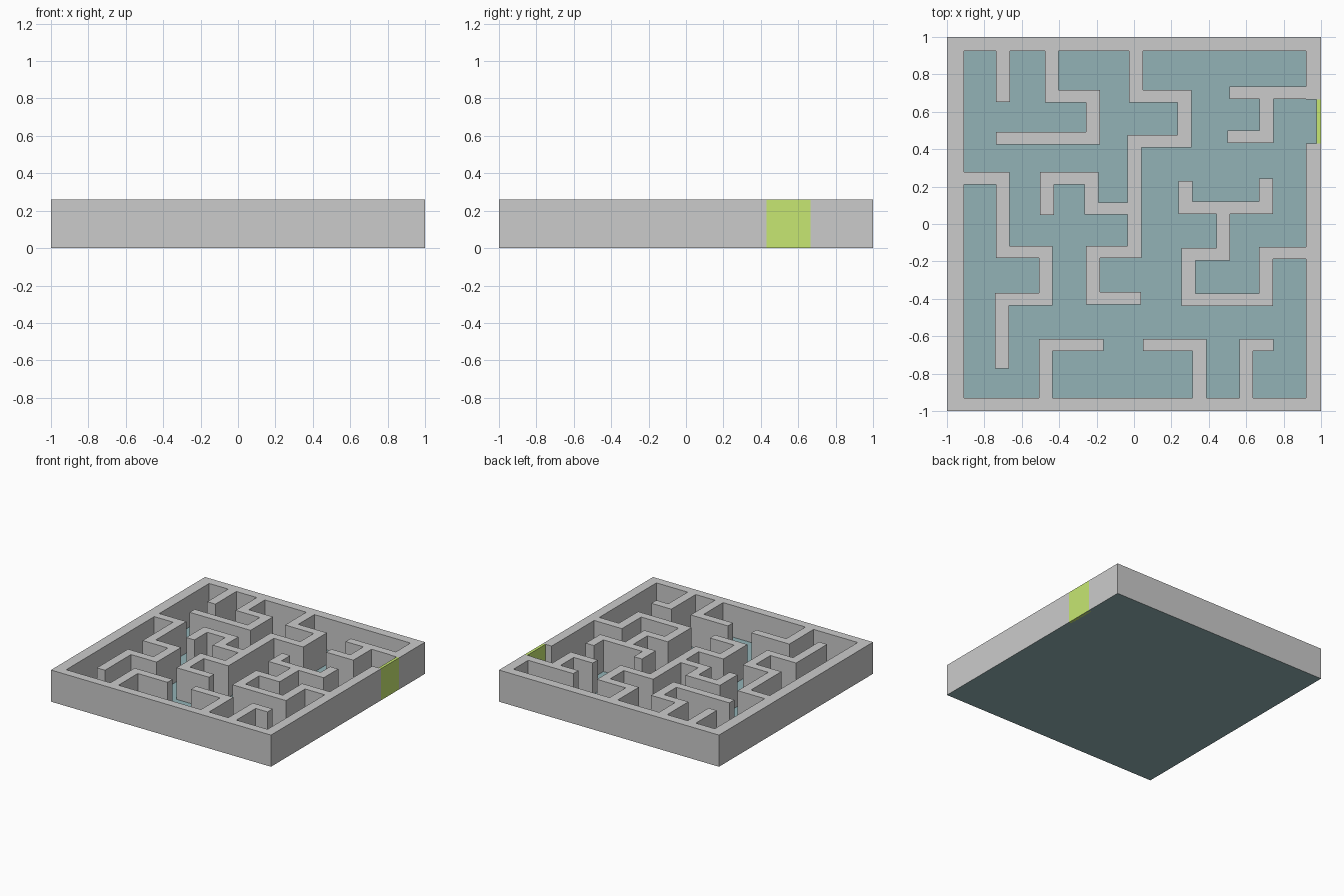
import bpy, bmesh

if "Cube" in bpy.data.objects:
    bpy.data.objects.remove(bpy.data.objects["Cube"])

H = 0.26                 # wall height
HX, HY = 0.037, 0.033    # half thickness of walls


def add_object(name, bm, color=None):
    mesh = bpy.data.meshes.new(name)
    bm.to_mesh(mesh)
    bm.free()
    ob = bpy.data.objects.new(name, mesh)
    bpy.context.collection.objects.link(ob)
    if color:
        mat = bpy.data.materials.new(name + "_color")
        mat.diffuse_color = (*color, 1)
        mat.use_nodes = True
        mat.node_tree.nodes["Principled BSDF"].inputs["Base Color"].default_value = mat.diffuse_color
        mesh.materials.append(mat)
    return ob


# Outer frame, with a gap for the gate: x0, x1, y0, y1
rects = [
    (-1, -0.91, -1, 1),
    (-1, 1, 0.925, 1),
    (-1, 1, -1, -0.93),
    (0.92, 1, -1, 0.43),
    (0.92, 1, 0.665, 1),
]

# Inner walls as centre lines
top_walls = [
    [(-0.70, 0.96), (-0.70, 0.686)],
    [(-0.44, 0.96), (-0.44, 0.683), (-0.22, 0.683), (-0.22, 0.458), (-0.70, 0.458)],
    [(0.01, 0.96), (0.01, 0.683), (0.27, 0.683), (0.27, 0.442), (0.003, 0.442),
     (0.003, -0.15), (-0.22, -0.15), (-0.22, -0.397), (0.0, -0.397)],
    [(0.003, 0.083), (-0.228, 0.083), (-0.228, 0.245), (-0.466, 0.245), (-0.466, 0.08)],
]
side_walls = [
    [(-0.96, 0.245), (-0.702, 0.245), (-0.702, -0.15), (-0.472, -0.15),
     (-0.472, -0.402), (-0.705, -0.402), (-0.705, -0.74)],
    [(0.96, 0.702), (0.547, 0.702)],
    [(0.708, 0.702), (0.708, 0.466), (0.536, 0.466)],
    [(0.276, 0.198), (0.276, 0.086), (0.705, 0.086), (0.705, 0.209)],
    [(0.477, 0.086), (0.477, -0.161), (0.292, -0.161), (0.292, -0.405),
     (0.705, -0.405), (0.705, -0.155), (0.96, -0.155)],
]
bottom_walls = [
    [(-0.472, -0.96), (-0.472, -0.647), (-0.201, -0.647)],
    [(0.086, -0.647), (0.351, -0.647), (0.351, -0.96)],
    [(0.60, -0.96), (0.60, -0.647), (0.708, -0.647)],
]
for path in top_walls + side_walls + bottom_walls:
    for (ax, ay), (bx, by) in zip(path, path[1:]):
        rects.append((min(ax, bx) - HX, max(ax, bx) + HX,
                      min(ay, by) - HY, max(ay, by) + HY))

# Merge all wall rectangles into one clean solid on a cell grid
xs = sorted({round(v, 4) for r in rects for v in r[:2]})
ys = sorted({round(v, 4) for r in rects for v in r[2:]})


def solid(i, j):
    if not (0 <= i < len(xs) - 1 and 0 <= j < len(ys) - 1):
        return False
    cx, cy = (xs[i] + xs[i + 1]) / 2, (ys[j] + ys[j + 1]) / 2
    return any(a < cx < b and c < cy < d for a, b, c, d in rects)


bm = bmesh.new()
for i in range(len(xs) - 1):
    for j in range(len(ys) - 1):
        if not solid(i, j):
            continue
        c = [(xs[i], ys[j]), (xs[i + 1], ys[j]), (xs[i + 1], ys[j + 1]), (xs[i], ys[j + 1])]
        bm.faces.new([bm.verts.new((x, y, H)) for x, y in c])
        for k, (di, dj) in enumerate([(0, -1), (1, 0), (0, 1), (-1, 0)]):
            if not solid(i + di, j + dj):
                p, q = c[k], c[(k + 1) % 4]
                bm.faces.new([bm.verts.new(v) for v in
                              ((*p, 0), (*q, 0), (*q, H), (*p, H))])
bmesh.ops.remove_doubles(bm, verts=bm.verts, dist=1e-5)
bmesh.ops.dissolve_limit(bm, angle_limit=0.01, verts=bm.verts, edges=bm.edges)
add_object("maze_walls", bm)

# Floor sheet
bm = bmesh.new()
bmesh.ops.create_grid(bm, x_segments=1, y_segments=1, size=1)
add_object("floor", bm, (0.29, 0.45, 0.47))

# Gate closing the gap in the right wall
bm = bmesh.new()
bmesh.ops.create_cube(bm, size=1)
bmesh.ops.scale(bm, vec=(0.024, 0.234, H), verts=bm.verts)
bmesh.ops.translate(bm, vec=(0.988, 0.5475, H / 2), verts=bm.verts)
add_object("gate", bm, (0.57, 0.80, 0.17))
